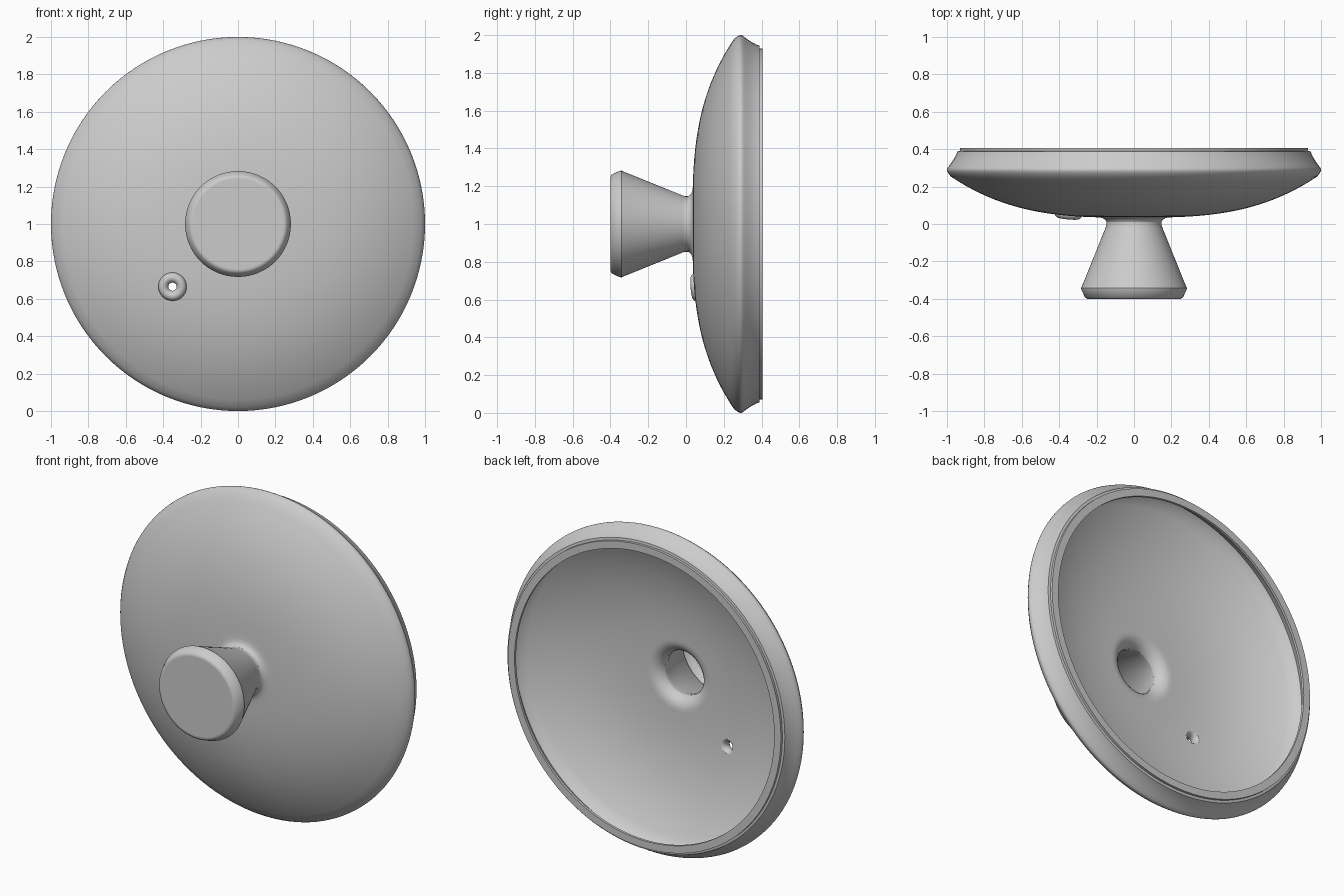
import bpy, math
from mathutils import Vector

if "Cube" in bpy.data.objects:
    bpy.data.objects.remove(bpy.data.objects["Cube"])


def lathe(name, profile, segs, loc=(0, 0, 1), closed=False):
    """Spin (radius, y) points around the y axis; a zero radius becomes one pole vertex."""
    verts, rings, faces = [], [], []
    for r, y in profile:
        if r == 0:
            rings.append([len(verts)] * segs)
            verts.append((0, y, 0))
        else:
            rings.append(list(range(len(verts), len(verts) + segs)))
            verts += [(r * math.cos(2 * math.pi * j / segs), y,
                       r * math.sin(2 * math.pi * j / segs)) for j in range(segs)]
    pairs = list(zip(rings, rings[1:]))
    if closed:
        pairs.append((rings[-1], rings[0]))
    for a, b in pairs:
        for j in range(segs):
            k = (j + 1) % segs
            faces.append(list(dict.fromkeys((a[j], b[j], b[k], a[k]))))
    mesh = bpy.data.meshes.new(name)
    mesh.from_pydata(verts, [], faces)
    ob = bpy.data.objects.new(name, mesh)
    ob.location = loc
    bpy.context.collection.objects.link(ob)
    return ob


def activate(ob):
    bpy.ops.object.select_all(action='DESELECT')
    ob.select_set(True)
    bpy.context.view_layer.objects.active = ob


def smooth(ob, angle=35):
    activate(ob)
    bpy.ops.object.shade_smooth_by_angle(angle=math.radians(angle))


def dome(r):
    return 0.034 + 0.234 * r ** 3


def inside(r):
    """Inner dome: the outer one offset by an even wall thickness."""
    return dome(r) + 0.032 * math.hypot(1, 0.7 * r * r)


# Domed lid: neck fillet, outer dome, rim with stepped lip, undercut, inner dome, bore fillet
outer = [(0.147, 0.01), (0.153, 0.022), (0.168, 0.032)]
outer += [(r, dome(r)) for r in (0.19 + 0.79 * i / 20 for i in range(21))]
rim = [(0.993, 0.272), (0.999, 0.283), (1.0, 0.292), (0.996, 0.302), (0.985, 0.315),
       (0.965, 0.345), (0.952, 0.368), (0.945, 0.388), (0.93, 0.39), (0.93, 0.405),
       (0.885, 0.405), (0.885, 0.39), (0.915, 0.375), (0.945, 0.325), (0.958, 0.3)]
inner = [(r, inside(r)) for r in (0.94 - 0.72 * i / 18 for i in range(19))]
bore = [(0.2, inside(0.2)), (0.183, 0.063), (0.165, 0.054), (0.15, 0.04),
        (0.14, 0.025), (0.135, 0.01)]
lid = lathe("lid_dome", outer + rim + inner + bore, 128, closed=True)

# Flared hollow knob with chamfered front
knob = lathe("knob", [(0, -0.40), (0.24, -0.40), (0.25, -0.40), (0.262, -0.393),
                      (0.281, -0.352), (0.283, -0.342), (0.278, -0.332), (0.152, -0.02),
                      (0.147, -0.005), (0.147, 0.01), (0.135, 0.01), (0.137, -0.02),
                      (0.262, -0.335)], 64)

# Steam vent: hole cut through the dome, lined by a rounded collar
vx, vz = -0.35, 0.665
radial = Vector((vx, 0, vz - 1))
spot = (vx, dome(radial.length), vz)
tilt = Vector((0, -1, 0)).rotation_difference(
    Vector((0, -1, 0)) + radial.normalized() * 0.13)

cutter = lathe("vent_cutter", [(0, -0.1), (0.042, -0.1), (0.042, 0.1), (0, 0.1)], 32, spot)
bead = [(0.049 + 0.027 * math.cos(math.pi * i / 10),
         -0.002 - 0.03 * math.sin(math.pi * i / 10)) for i in range(11)]
collar = [(0.076, 0.01)] + bead + [(0.024, 0.01), (0.028, 0.02), (0.035, 0.028),
                                   (0.044, 0.033), (0.044, 0.015)]
vent = lathe("vent_collar", collar, 32, spot, closed=True)
for ob in (cutter, vent):
    ob.rotation_mode = 'QUATERNION'
    ob.rotation_quaternion = tilt
cutter.hide_render = True

cut = lid.modifiers.new("vent_hole", 'BOOLEAN')
cut.operation = 'DIFFERENCE'
cut.object = cutter
cut.solver = 'EXACT'
activate(lid)
bpy.ops.object.modifier_apply(modifier=cut.name)
bpy.data.objects.remove(cutter)

for ob in (lid, knob, vent):
    smooth(ob)
